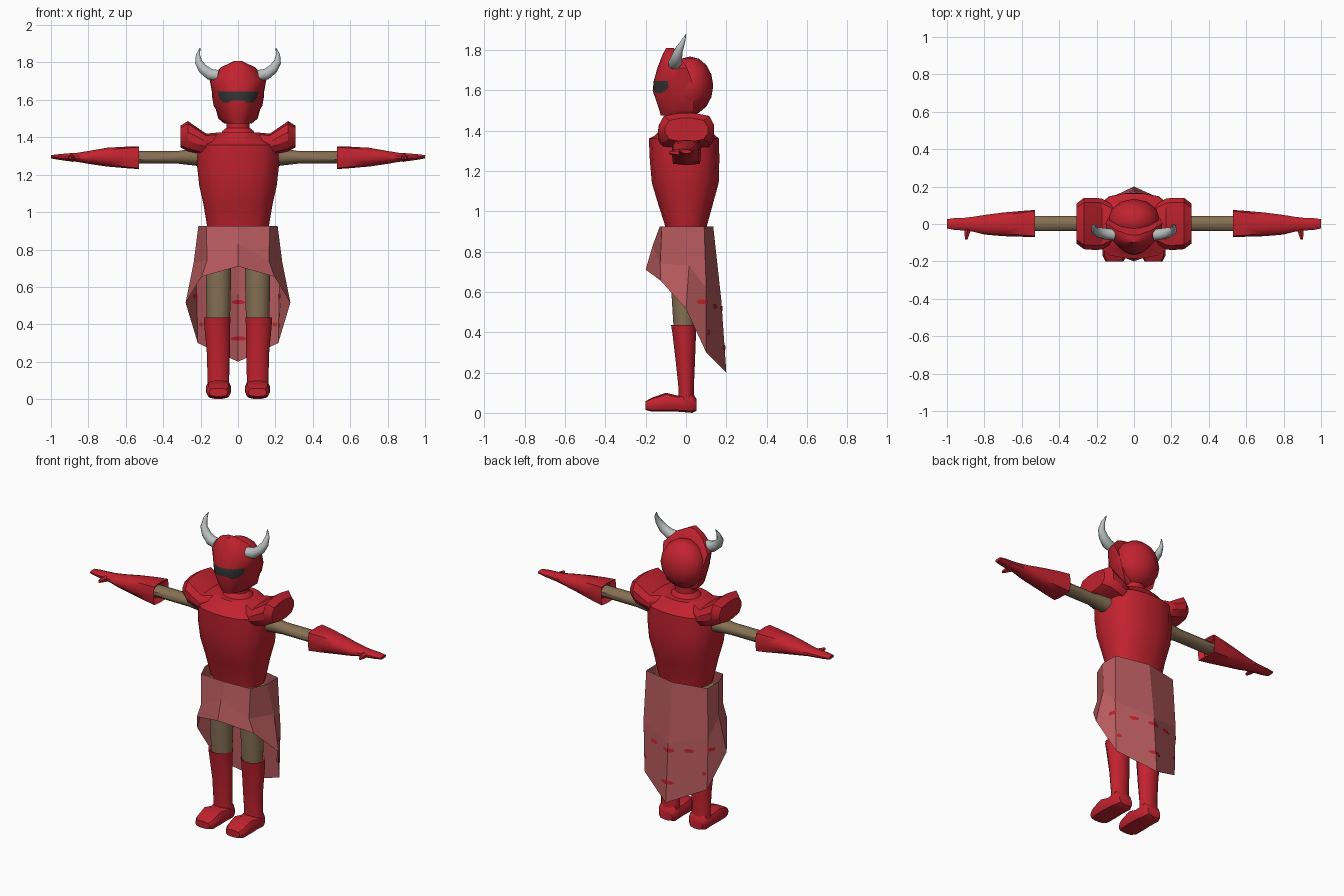
import bpy, bmesh, math
from mathutils import Vector

if "Cube" in bpy.data.objects:
    bpy.data.objects.remove(bpy.data.objects["Cube"])


def material(name, rgb):
    m = bpy.data.materials.new(name)
    m.diffuse_color = (*rgb, 1)
    m.use_nodes = True
    m.node_tree.nodes["Principled BSDF"].inputs["Base Color"].default_value = m.diffuse_color
    return m


RED = material("armour_red", (0.54, 0.016, 0.028))
ROSE = material("cloth_rose", (0.48, 0.105, 0.11))
TAN = material("underlayer_tan", (0.24, 0.16, 0.09))
BONE = material("horn_grey", (0.50, 0.52, 0.52))
DARK = material("visor_dark", (0.035, 0.035, 0.037))


def finish(bm, name, mats, angle=40):
    """Turn a bmesh into a named object, smooth except at sharp edges."""
    bmesh.ops.recalc_face_normals(bm, faces=bm.faces)
    me = bpy.data.meshes.new(name)
    bm.to_mesh(me)
    bm.free()
    ob = bpy.data.objects.new(name, me)
    bpy.context.collection.objects.link(ob)
    for m in mats:
        me.materials.append(m)
    bpy.ops.object.select_all(action='DESELECT')
    ob.select_set(True)
    bpy.context.view_layer.objects.active = ob
    if angle:
        bpy.ops.object.shade_smooth_by_angle(angle=math.radians(angle))
    return ob


def ring(c, u, v, n=12, p=2):
    """Closed superellipse section around c; u and v are half-axis vectors."""
    pts = []
    for i in range(n):
        a = 2 * math.pi * (i + 0.5) / n
        cs, sn = math.cos(a), math.sin(a)
        f = (abs(cs) ** p + abs(sn) ** p) ** (-1 / p)
        pts.append(Vector(c) + Vector(u) * cs * f + Vector(v) * sn * f)
    return pts


def skin(rings, caps=True):
    bm = bmesh.new()
    vs = [[bm.verts.new(p) for p in r] for r in rings]
    n = len(vs[0])
    for a, b in zip(vs, vs[1:]):
        for i in range(n):
            bm.faces.new((a[i], a[(i + 1) % n], b[(i + 1) % n], b[i]))
    if caps:
        bm.faces.new(vs[0])
        bm.faces.new(vs[-1])
    return bm


def upright(name, rows, mat, n=12, p=2, angle=40):
    """Rows of (x, z, half width, y front, y back), lofted upward."""
    rs = [ring((x, (y0 + y1) / 2, z), (w, 0, 0), (0, (y1 - y0) / 2, 0), n, p)
          for x, z, w, y0, y1 in rows]
    return finish(skin(rs), name, [mat], angle)


def sideways(name, s, rows, mat, n=12, angle=40):
    """Rows of (x, y low, y high, z low, z high, squareness), lofted outward."""
    rs = [ring((s * x, (y0 + y1) / 2, (z0 + z1) / 2), (0, (y1 - y0) / 2, 0),
               (0, 0, (z1 - z0) / 2), n, p) for x, y0, y1, z0, z1, p in rows]
    return finish(skin(rs), name, [mat], angle)


# Torso and neck
upright("breastplate", [
    (0, 0.90, .16, -.10, .10), (0, 0.93, .167, -.105, .105),
    (0, 1.04, .185, -.14, .135), (0, 1.14, .208, -.17, .163),
    (0, 1.25, .22, -.18, .166), (0, 1.36, .218, -.185, .165),
    (0, 1.375, .19, -.155, .145), (0, 1.425, .12, -.11, .11)],
    RED, 16, 2.7)
upright("neck", [(0, 1.40, .10, -.09, .09), (0, 1.435, .085, -.075, .075),
                 (0, 1.45, .065, -.06, .06), (0, 1.52, .062, -.06, .06)], RED)

# Rounded back of the head
bm = bmesh.new()
bmesh.ops.create_uvsphere(bm, u_segments=12, v_segments=8, radius=1)
for v in bm.verts:
    v.co = Vector((v.co.x * .14, .02 + v.co.y * .115, 1.622 + v.co.z * .145))
finish(bm, "helmet_back", [RED], 50)

# Face mask: half-round sections with a flat back and a dark eye slot
rows = [(1.475, .075, -.125, .02), (1.50, .105, -.132, .04),
        (1.585, .128, -.165, .04), (1.645, .14, -.16, .03),
        (1.71, .152, -.142, .005), (1.775, .09, -.117, -.035),
        (1.808, .02, -.10, -.06)]
COLS = 14
rings = []
for k, (z, w, yf, yb) in enumerate(rows):
    r = []
    for i in range(COLS + 1):
        t = math.pi * (i / COLS - 0.5)
        lift = 0
        if k == 2 and i in (3, 11):
            lift = .025
        if k == 2 and i in (6, 7, 8):
            lift = .012
        r.append(Vector((w * math.sin(t), yb + (yf - yb) * math.cos(t), z + lift)))
    rings.append(r)
bm = skin(rings)
for f in bm.faces:
    c = f.calc_center_median()
    if 1.59 < c.z < 1.64 and abs(c.x) < .105 and c.y < -.05:
        f.material_index = 1
finish(bm, "face_mask", [RED, DARK], 45)

for s, side in ((1, "left"), (-1, "right")):
    # Curved tapering horn
    path = [(.105, -.058, 1.73), (.15, -.053, 1.737), (.187, -.045, 1.765),
            (.21, -.035, 1.80), (.214, -.015, 1.84), (.203, 0, 1.877)]
    pts = [Vector((s * x, y, z)) for x, y, z in path]
    rs = []
    for i, rad in enumerate((.032, .032, .028, .021, .012, .002)):
        d = (pts[min(i + 1, 5)] - pts[max(i - 1, 0)]).normalized()
        u = d.cross(Vector((0, 1, 0))).normalized()
        rs.append(ring(pts[i], u * rad, d.cross(u) * rad, 8))
    finish(skin(rs), side + "_horn", [BONE], 60)

    # Flared shoulder pad
    sideways(side + "_shoulder_pad", s, [
        (.11, -.10, .10, 1.32, 1.425, 3), (.17, -.135, .135, 1.305, 1.42, 3.5),
        (.20, -.14, .14, 1.31, 1.44, 3.5), (.268, -.135, .14, 1.325, 1.487, 3.5),
        (.308, -.105, .11, 1.345, 1.462, 3)], RED, 12, 30)

    # Bare arm, gauntlet with square cuff, and thumb
    sideways(side + "_arm", s, [
        (.16, -.055, .06, 1.24, 1.35, 2), (.24, -.045, .05, 1.25, 1.34, 2),
        (.32, -.04, .045, 1.259, 1.327, 2), (.58, -.04, .045, 1.259, 1.327, 2)],
        TAN, 10)
    sideways(side + "_gauntlet", s, [
        (.555, -.045, .045, 1.255, 1.33, 6), (.53, -.07, .075, 1.23, 1.352, 8),
        (.60, -.068, .07, 1.235, 1.35, 5), (.70, -.066, .062, 1.243, 1.345, 2.5),
        (.80, -.058, .05, 1.257, 1.328, 2), (.86, -.042, .04, 1.268, 1.318, 2),
        (.91, -.036, .034, 1.272, 1.315, 2), (.96, -.032, .032, 1.28, 1.31, 2.5),
        (1.0, -.024, .026, 1.287, 1.305, 3)], RED, 12)
    thumb = [ring((s * x, y, 1.29), (r, 0, 0), (0, 0, r), 6)
             for x, y, r in ((.885, -.015, .022), (.893, -.05, .016), (.896, -.082, .008))]
    finish(skin(thumb), side + "_thumb", [RED])

    # Thigh, tall boot, and foot
    x = s * .105
    upright(side + "_thigh", [
        (x, .40, .064, -.062, .045), (x, .60, .069, -.075, .055),
        (x, .88, .072, -.08, .07)], TAN)
    upright(side + "_boot", [
        (x, .05, .06, -.04, .045), (x, .12, .06, -.038, .04),
        (x, .25, .064, -.052, .046), (x * 1.06, .40, .072, -.07, .052),
        (x * 1.06, .436, .074, -.077, .053), (x * 1.06, .425, .06, -.06, .04)], RED)
    foot = [(.052, .045, .01, .07), (.03, .062, 0, .10), (-.04, .064, .006, .085),
            (-.10, .068, .006, .10), (-.17, .064, .006, .075), (-.20, .048, .015, .058)]
    finish(skin([ring((s * .104, y, (a + b) / 2), (w, 0, 0), (0, 0, (b - a) / 2), 12, 3.5)
                 for y, w, a, b in foot]), side + "_foot", [RED])

# Faceted skirt, short in front and long behind
columns = [
    ((0, -.13, .925), (0, -.165, .83), (0, -.20, .71)),
    ((.17, -.12, .925), (.165, -.128, .74), (.195, -.125, .655)),
    ((.212, -.02, .925), (.237, .015, .73), (.28, 0, .515)),
    ((.21, .09, .925), (.222, .10, .62), (.215, .10, .30)),
    ((0, .135, .925), (0, .175, .56), (0, .20, .20))]
around = columns + [tuple((-x, y, z) for x, y, z in c) for c in columns[3:0:-1]]
bm = skin([[Vector(c[k]) for c in around] for k in range(3)], caps=False)
skirt = finish(bm, "skirt", [ROSE], 0)

# Thin red dashes laid over both faces of the skirt
dashes = [(.0, .19, .52, .045), (.12, .15, .53, .03), (-.12, .15, .53, .03),
          (.0, .20, .325, .05), (.225, .08, .55, .028), (-.225, .08, .55, .028),
          (.20, .11, .40, .02), (-.20, .11, .40, .02)]
for k, (x, y, z, half) in enumerate(dashes):
    along = Vector((1, 0, 0)) if abs(x) < .18 else Vector((.3 if x < 0 else -.3, .9, 0))
    layers = [[], []]
    for j in (-1, -.6, 0, .6, 1):
        h = .004 if abs(j) == 1 else .011
        for up in (-h, h):
            q = Vector((x, y, z + up)) + along * j * half
            _, loc, nor, _ = skirt.closest_point_on_mesh(q)
            layers[0].append(loc + nor * .004)
            layers[1].append(loc - nor * .004)
    bm = bmesh.new()
    for layer in layers:
        vs = [bm.verts.new(p) for p in layer]
        for i in range(0, 8, 2):
            bm.faces.new((vs[i], vs[i + 2], vs[i + 3], vs[i + 1]))
    finish(bm, "skirt_dash_%d" % (k + 1), [RED], 0)
